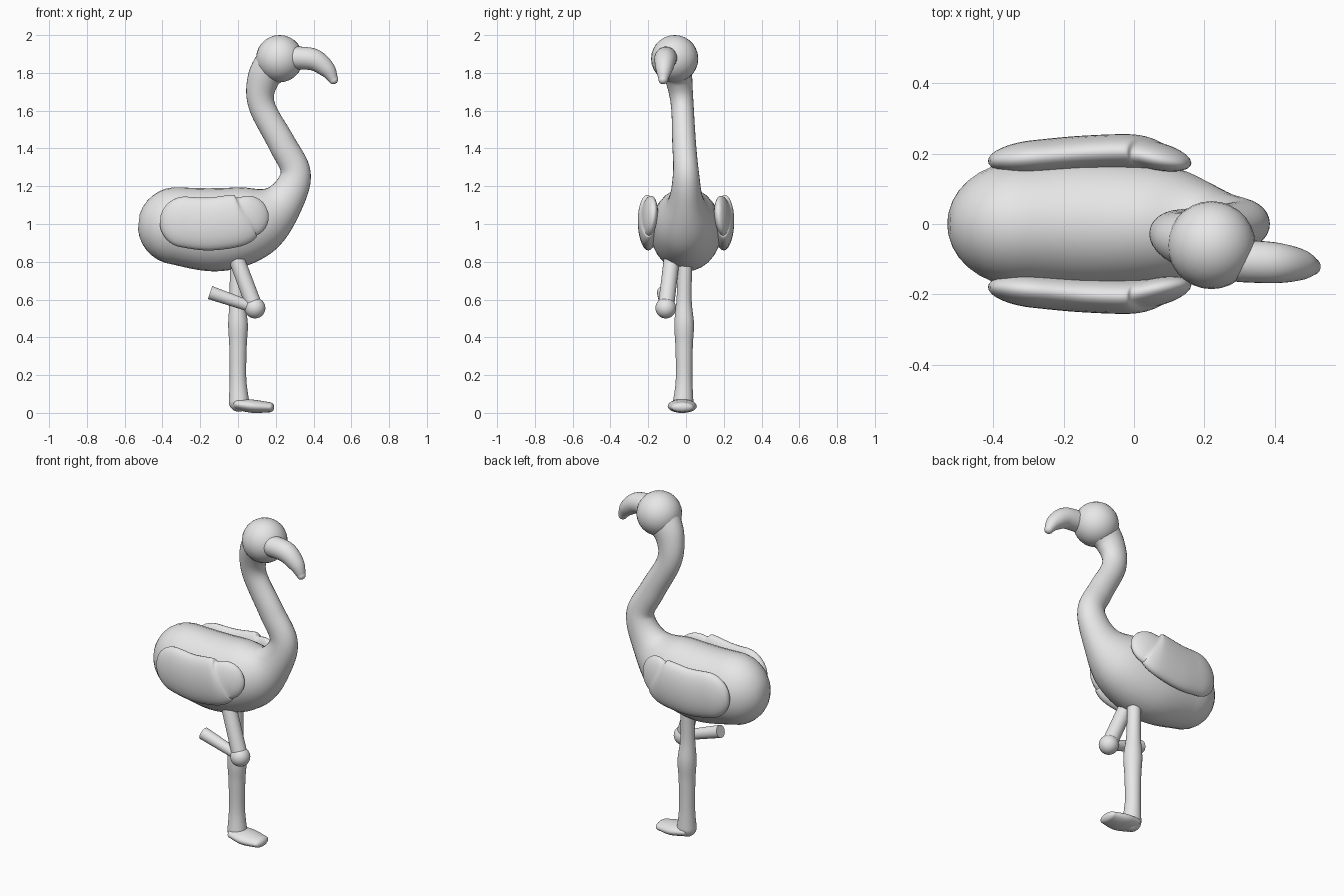
import bpy
import bmesh
import math
from mathutils import Vector

if "Cube" in bpy.data.objects:
    bpy.data.objects.remove(bpy.data.objects["Cube"])

SIDES = 28
STEPS = 8
SIDEWAYS = Vector((0, 1, 0))

grey = bpy.data.materials.new("pale_grey")
grey.use_nodes = True
grey.diffuse_color = (0.8, 0.8, 0.8, 1)
shader = grey.node_tree.nodes["Principled BSDF"]
shader.inputs["Base Color"].default_value = grey.diffuse_color


def finish(obj):
    """Apply the shared colour and smooth shading."""
    obj.data.materials.append(grey)
    bpy.ops.object.select_all(action='DESELECT')
    obj.select_set(True)
    bpy.context.view_layer.objects.active = obj
    bpy.ops.object.shade_smooth_by_angle(angle=math.radians(50))


def smooth_path(points):
    """Run a smooth curve through points of x, y, z, radius."""
    points = [Vector(p) for p in points]
    first, last = points[0], points[-1]
    padded = [first, *points, last]
    path = []
    for before, start, end, after in zip(padded, padded[1:], padded[2:], padded[3:]):
        leave, arrive = (end - before) / 2, (after - start) / 2
        for step in range(STEPS):
            t = step / STEPS
            ease = t * t * (3 - 2 * t)
            path.append(start.lerp(end, ease)
                        + leave * t * (1 - t) ** 2
                        - arrive * t * t * (1 - t))
    return path + [last]


def limb(name, points, width=1, round_end=True):
    """Sweep an oval along a path; width scales the oval sideways."""
    path = smooth_path(points)
    rings = []
    for i, here in enumerate(path):
        behind = path[max(i - 1, 0)]
        ahead = path[min(i + 1, len(path) - 1)]
        rings.append((here.xyz, (ahead - behind).xyz.normalized(), here.w))

    # Rounded caps at the two ends
    def cap(ring, direction):
        centre, along, radius = ring
        angles = [math.pi / 2 * k / STEPS for k in range(1, STEPS)]
        return [(centre + along * direction * radius * math.sin(a),
                 along, radius * math.cos(a)) for a in angles]

    start_cap = cap(rings[0], -1)[::-1]
    end_cap = cap(rings[-1], 1) if round_end else []
    rings = start_cap + rings + end_cap

    bm = bmesh.new()
    loops = []
    for centre, along, radius in rings:
        upward = along.cross(SIDEWAYS).normalized()
        loop = []
        for k in range(SIDES):
            a = math.tau * k / SIDES
            offset = upward * math.cos(a) + SIDEWAYS * width * math.sin(a)
            loop.append(bm.verts.new(centre + offset * radius))
        loops.append(loop)
    for low, high in zip(loops, loops[1:]):
        for k in range(SIDES):
            bm.faces.new((low[k - 1], low[k], high[k], high[k - 1]))
    bm.faces.new(loops[0])
    bm.faces.new(loops[-1])
    bmesh.ops.recalc_face_normals(bm, faces=bm.faces)
    mesh = bpy.data.meshes.new(name)
    bm.to_mesh(mesh)
    bm.free()
    obj = bpy.data.objects.new(name, mesh)
    bpy.context.collection.objects.link(obj)
    finish(obj)


def ball(name, centre, radius):
    bpy.ops.mesh.primitive_uv_sphere_add(
        segments=SIDES, ring_count=SIDES // 2, radius=radius, location=centre)
    obj = bpy.context.object
    obj.name = name
    finish(obj)


# Body flowing into the curved neck
limb("body_and_neck", [
    (-.325, 0, .99, .205),
    (-.1, 0, .97, .22),
    (.1, 0, 1.02, .19),
    (.24, 0, 1.12, .11),
    (.305, 0, 1.27, .08),
    (.23, -.01, 1.43, .073),
    (.125, -.02, 1.63, .07),
    (.135, -.04, 1.77, .085),
    (.21, -.06, 1.87, .11),
], width=.86)
ball("head", (.22, -.06, 1.875), .125)

# Hooked beak
limb("beak", [
    (.3, -.105, 1.88, .06),
    (.4, -.11, 1.87, .058),
    (.47, -.115, 1.82, .045),
    (.505, -.12, 1.765, .025),
])

# Flattened wings, one on each flank
for label, side in (("left_wing", 1), ("right_wing", -1)):
    limb(label, [
        (-.28, side * .19, 1.01, .135),
        (-.15, side * .2, 1, .14),
        (0, side * .205, 1.02, .137),
        (.055, side * .195, 1.04, .11),
    ], width=.36)

# Standing leg with a slight knee
limb("standing_leg", [
    (-.005, -.005, .8, .038),
    (-.005, -.01, .6, .04),
    (0, -.01, .47, .052),
    (0, -.01, .35, .046),
    (0, -.01, .18, .044),
    (.005, -.015, .06, .054),
])

# Broad flat foot
limb("standing_foot", [
    (0, -.02, .045, .03),
    (.08, -.02, .035, .035),
    (.165, -.02, .03, .027),
], width=2.2)

# Raised leg: thigh, knee and folded shin
knee = (.09, -.107, .555)
ball("raised_knee", knee, .055)
limb("raised_thigh", [(-.01, -.075, .82, .042), (*knee, .043)])
limb("raised_shin", [(*knee, .028), (-.148, -.118, .637, .036)], round_end=False)
